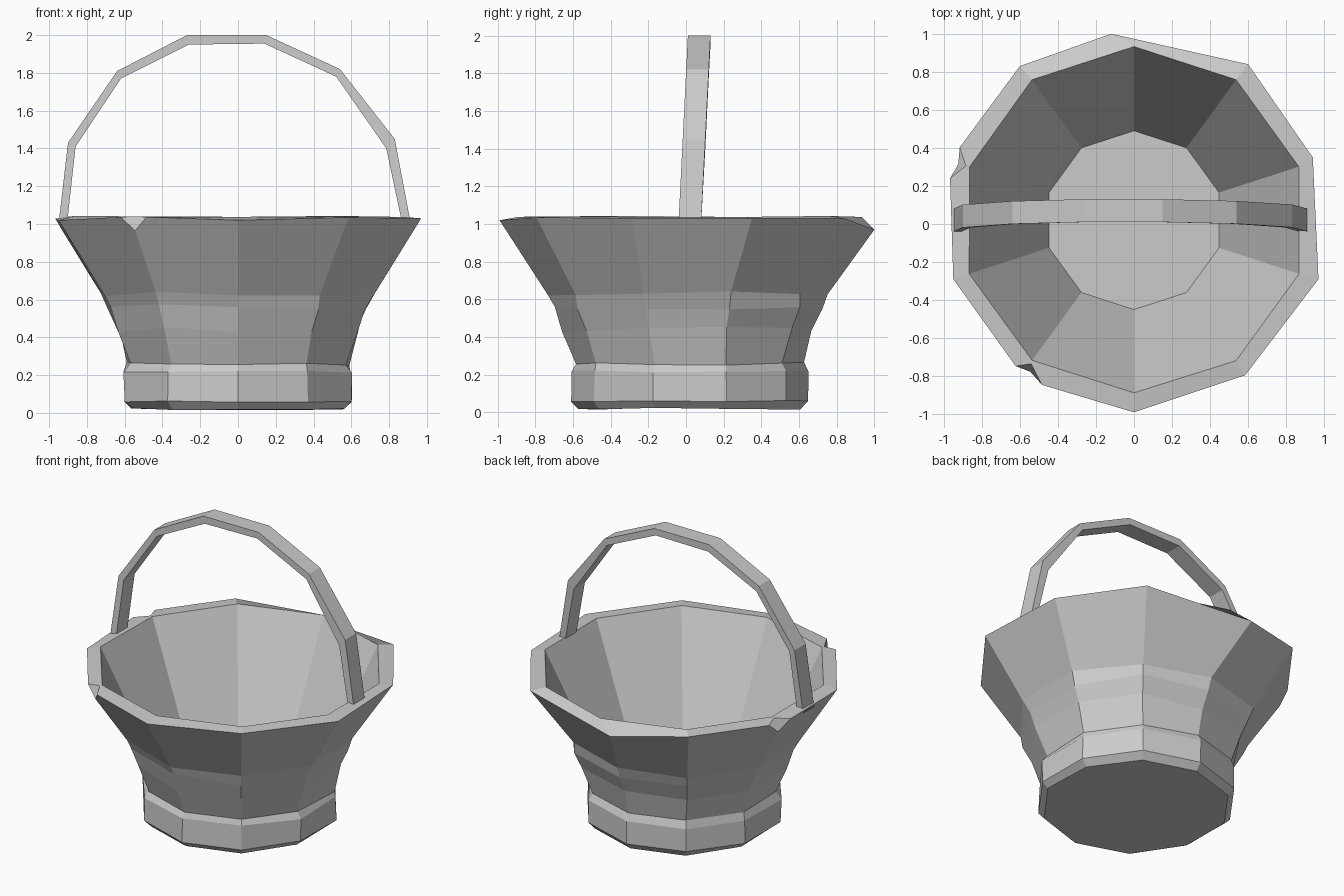
import bpy, bmesh, math, random
from mathutils import Vector

random.seed(4)
SIDES = 10

cube = bpy.data.objects.get("Cube")
if cube:
    bpy.data.objects.remove(cube)

grey = bpy.data.materials.new("pale_grey")
grey.use_nodes = True
colour = (0.6, 0.6, 0.6, 1)
grey.diffuse_color = colour
grey.node_tree.nodes["Principled BSDF"].inputs["Base Color"].default_value = colour


def finish(bm, name):
    bmesh.ops.recalc_face_normals(bm, faces=bm.faces)
    mesh = bpy.data.meshes.new(name)
    bm.to_mesh(mesh)
    bm.free()
    mesh.materials.append(grey)
    obj = bpy.data.objects.new(name, mesh)
    bpy.context.collection.objects.link(obj)
    return obj


def ring(bm, radius, z, cy, wobble):
    """Ten-sided ring, starting at the back and running clockwise."""
    verts = []
    for k in range(SIDES):
        a = math.pi / 2 - k * math.tau / SIDES
        r = radius + random.uniform(-wobble, wobble)
        h = z + random.uniform(-wobble, wobble)
        verts.append(bm.verts.new((r * math.cos(a), cy + r * math.sin(a), h)))
    return verts


def bridge(bm, a, b):
    n = len(a)
    for i in range(n):
        j = (i + 1) % n
        bm.faces.new((a[i], a[j], b[j], b[i]))


# Basket bowl: outer wall upwards, over the rim, inner wall down to the floor
bm = bmesh.new()
profile = [  # radius, height, centre y, unevenness
    (0.59, 0.02, 0.02, 0.006), (0.63, 0.06, 0.02, 0.004),
    (0.63, 0.22, 0.02, 0.008), (0.61, 0.26, 0.02, 0.012),
    (0.67, 0.44, 0.01, 0.015), (0.72, 0.56, 0.01, 0.015),
    (0.75, 0.63, 0.01, 0.015), (0.99, 1.03, 0.01, 0.006),
    (0.91, 1.04, 0.02, 0.003), (0.47, 0.12, 0.02, 0)]
rings = [ring(bm, *row) for row in profile]
for low, high in zip(rings, rings[1:]):
    bridge(bm, low, high)
bm.faces.new(rings[0])
bm.faces.new(rings[-1])

# Uneven rim corners
rim = rings[7]
rim[0].co = (-0.12, 1.0, 0.97)
rim[1].co = (0.6, 0.84, 1.03)
rim[2].co = (0.94, 0.35, 1.03)
rim[3].co = (0.97, -0.29, 1.03)
rim[5].co = (0, -0.99, 1.02)
rim[6].co = (-0.57, -0.82, 1.04)
rim[7].co = (-0.95, -0.29, 1.02)
rim[8].co = (-0.97, 0.33, 1.03)
rim[9].co = (-0.6, 0.83, 1.03)
bmesh.ops.bevel(bm, geom=[rim[6], rim[8]], offset=0.09, segments=1,
                profile=0.5, affect='VERTICES')
finish(bm, "basket_bowl")

# Arched handle: a flat strip with a rectangular section, leaning back
outer = [(-0.95, 1.0), (-0.9, 1.43), (-0.64, 1.81), (-0.27, 2.0),
         (0.15, 2.0), (0.54, 1.82), (0.83, 1.45), (0.915, 1.0)]
inner = [(-0.905, 1.0), (-0.86, 1.41), (-0.62, 1.77), (-0.26, 1.95),
         (0.14, 1.955), (0.52, 1.78), (0.785, 1.4), (0.87, 1.0)]
bm = bmesh.new()
sections = []
for (ox, oz), (ix, iz) in zip(outer, inner):
    y = 0.02 + 0.05 * (oz - 1)
    half = 0.06
    corners = [(ox, y - half, oz), (ox, y + half, oz),
               (ix, y + half, iz), (ix, y - half, iz)]
    sections.append([bm.verts.new(Vector(c)) for c in corners])
for a, b in zip(sections, sections[1:]):
    bridge(bm, a, b)
bm.faces.new(sections[0])
bm.faces.new(sections[-1])
finish(bm, "handle")
